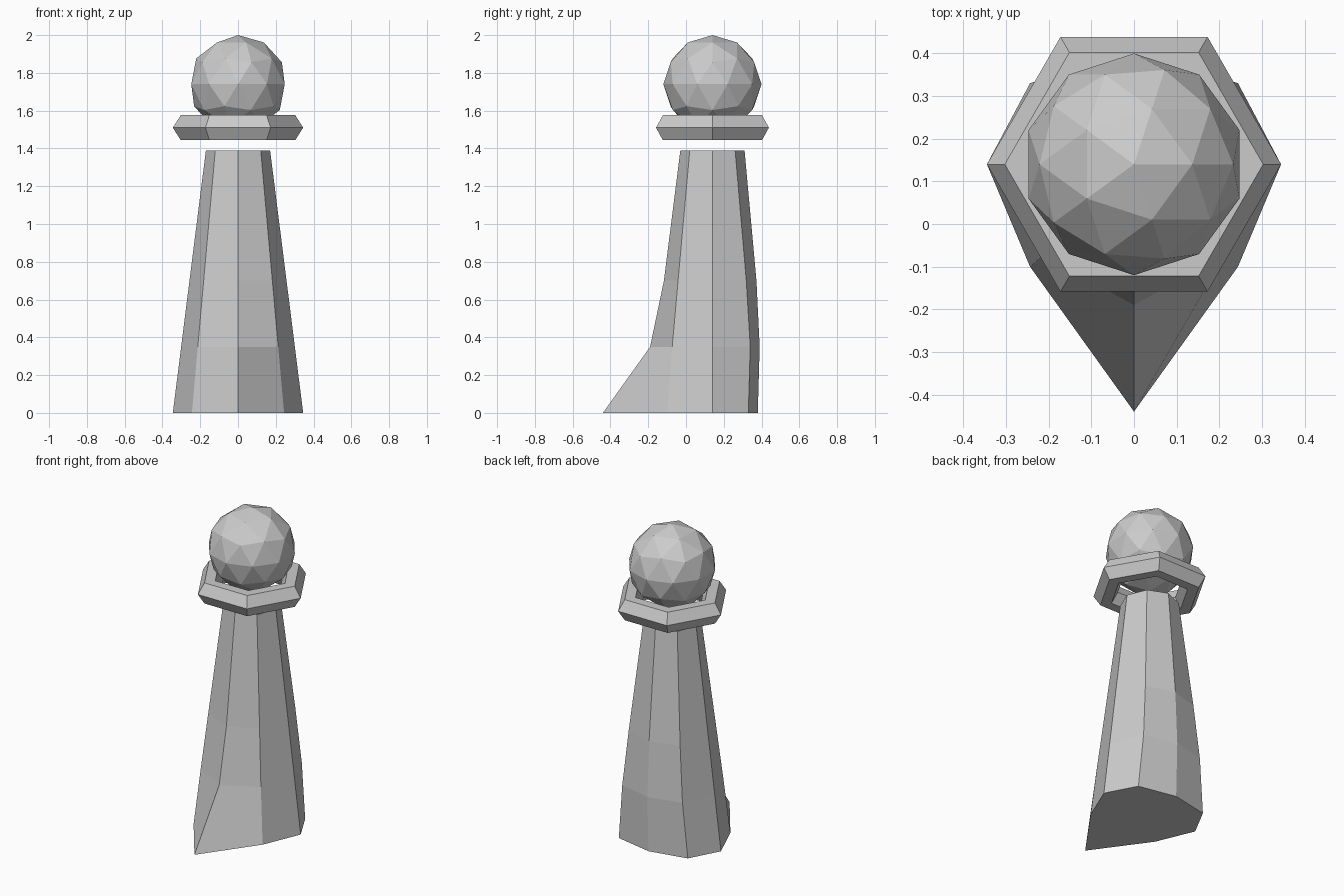
import bpy, bmesh
from math import cos, sin, pi

if "Cube" in bpy.data.objects:
    bpy.data.objects.remove(bpy.data.objects["Cube"])

CY = 0.14  # shared vertical axis of the piece


def loft(name, rings, closed=False):
    """Skin quads between equal-sized rings; cap the ends or join them into a loop."""
    bm = bmesh.new()
    loops = [[bm.verts.new(p) for p in ring] for ring in rings]
    n = len(loops[0])
    pairs = list(zip(loops, loops[1:]))
    if closed:
        pairs.append((loops[-1], loops[0]))
    else:
        bm.faces.new(loops[0])
        bm.faces.new(loops[-1])
    for a, b in pairs:
        for i in range(n):
            j = (i + 1) % n
            bm.faces.new((a[i], a[j], b[j], b[i]))
    bmesh.ops.recalc_face_normals(bm, faces=bm.faces)
    mesh = bpy.data.meshes.new(name)
    bm.to_mesh(mesh)
    bm.free()
    ob = bpy.data.objects.new(name, mesh)
    bpy.context.collection.objects.link(ob)
    return ob


def octagon(z, r, front, diag_front, diag_back, back):
    """Eight-sided ring, symmetric in x, with its own y for each corner row."""
    d = r * cos(pi / 4)
    return [(0, front, z), (d, diag_front, z), (r, CY, z), (d, diag_back, z),
            (0, back, z), (-d, diag_back, z), (-r, CY, z), (-d, diag_front, z)]


# Tapered body with a pointed flare at the front of the base
loft("body", [
    octagon(0.00, 0.345, -0.44, -0.10, 0.33, 0.38),
    octagon(0.35, 0.301, -0.19, -0.073, 0.34, 0.39),
    octagon(0.70, 0.257, -0.117, -0.042, 0.319, 0.373),
    octagon(1.39, 0.170, -0.03, 0.02, 0.26, 0.31),
])

# Hexagonal collar with a hexagonal cross-section
section = [(0.345, 0), (0.303, 0.066), (0.234, 0.066),
           (0.195, 0), (0.234, -0.066), (0.303, -0.066)]
loft("collar", [[(r * cos(k * pi / 3), CY + r * sin(k * pi / 3), 1.51 + h)
                 for r, h in section] for k in range(6)], closed=True)

# Faceted ball head
bpy.ops.mesh.primitive_ico_sphere_add(subdivisions=2, radius=0.26,
                                      location=(0, CY, 1.74))
bpy.context.object.name = "head"
